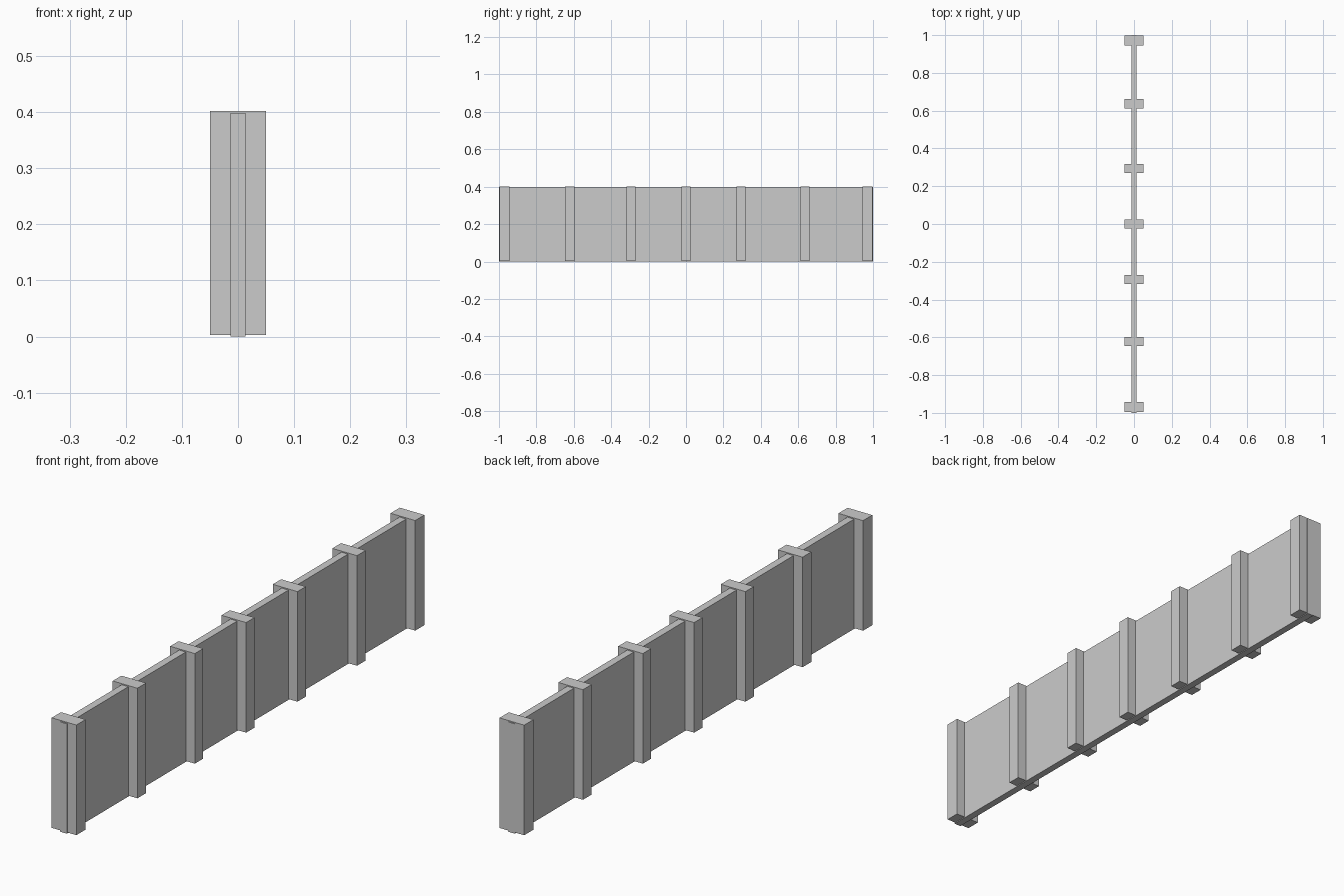
import bpy

if "Cube" in bpy.data.objects:
    bpy.data.objects.remove(bpy.data.objects["Cube"])


def box(name, center, size):
    bpy.ops.mesh.primitive_cube_add(size=1, location=center)
    ob = bpy.context.object
    ob.name = name
    ob.scale = size
    bpy.ops.object.transform_apply(location=False, rotation=False, scale=True)
    return ob


# Long thin wall panel, slightly proud of the end posts
box("wall_panel", (0, 0, 0.199), (0.027, 2.0, 0.398))

# Posts straddling the panel: (centre y, width along y)
POST_BOTTOM, POST_TOP = 0.003, 0.402
posts = [(-0.970, 0.053), (-0.622, 0.050), (-0.294, 0.048), (0.0, 0.048),
         (0.294, 0.048), (0.636, 0.050), (0.971, 0.053)]
for i, (y, width) in enumerate(posts, 1):
    box(f"post_{i}", (0, y, (POST_BOTTOM + POST_TOP) / 2),
        (0.099, width, POST_TOP - POST_BOTTOM))
